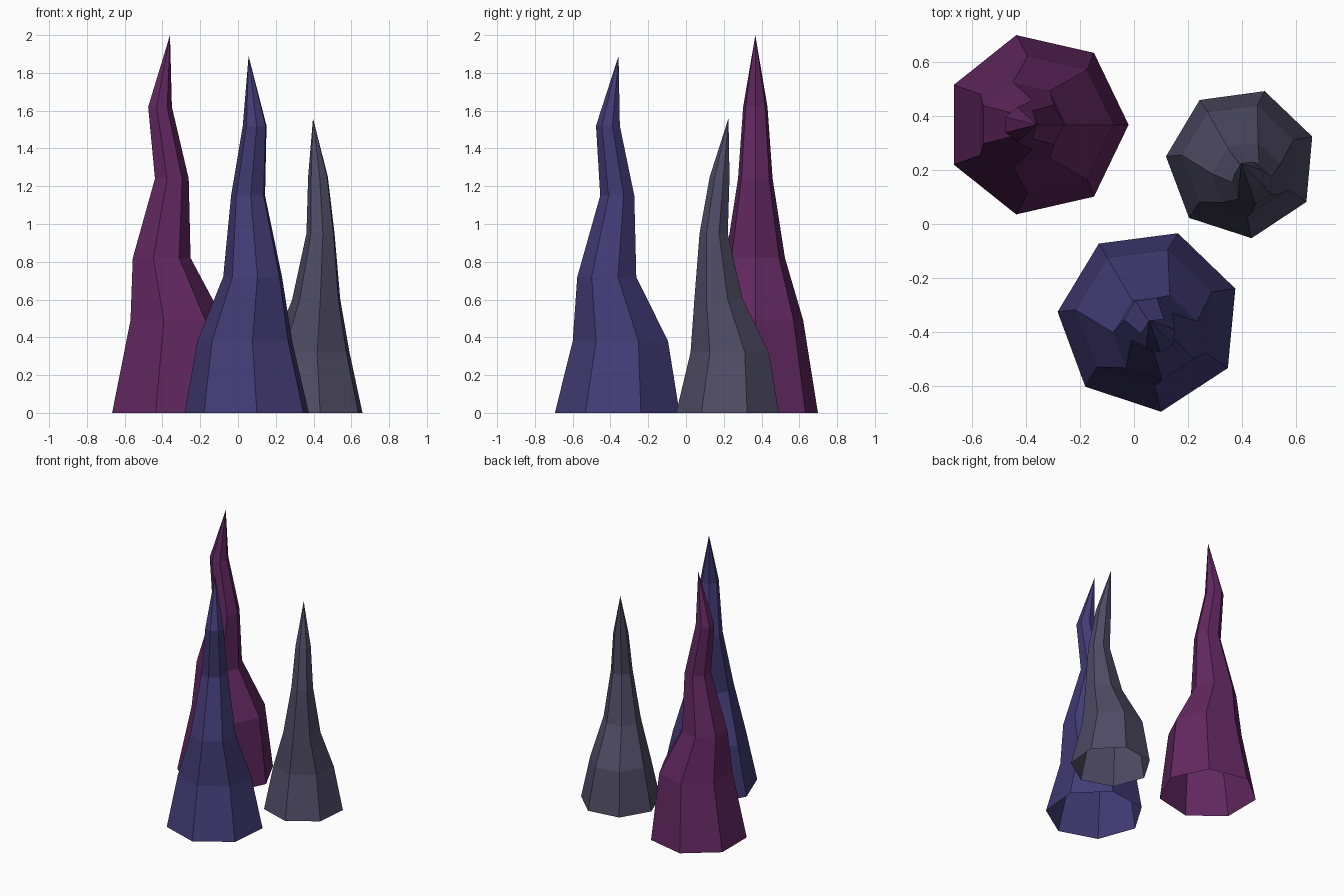
import bpy
import bmesh
from math import cos, sin, pi, radians

cube = bpy.data.objects.get("Cube")
if cube:
    bpy.data.objects.remove(cube, do_unlink=True)

SIDES = 7


def make_material(name, rgb):
    mat = bpy.data.materials.new(name)
    mat.use_nodes = True
    color = (*rgb, 1.0)
    mat.diffuse_color = color
    bsdf = mat.node_tree.nodes["Principled BSDF"]
    bsdf.inputs["Base Color"].default_value = color
    bsdf.inputs["Roughness"].default_value = 0.8
    return mat


def make_spire(name, mat, center, turn, rings, tip):
    """Open-bottomed crooked spire; rings are (x, y, z, radius) offsets from center."""
    cx, cy = center
    bm = bmesh.new()
    loops = []
    for dx, dy, z, r in rings:
        angles = [radians(turn) + 2 * pi * i / SIDES for i in range(SIDES)]
        loops.append([bm.verts.new((cx + dx + r * cos(a), cy + dy + r * sin(a), z))
                      for a in angles])
    # side walls
    for low, high in zip(loops, loops[1:]):
        for i in range(SIDES):
            j = (i + 1) % SIDES
            bm.faces.new((low[i], low[j], high[j], high[i]))
    # pointed top
    point = bm.verts.new((cx, cy, tip))
    for i in range(SIDES):
        bm.faces.new((loops[-1][i], loops[-1][(i + 1) % SIDES], point))
    mesh = bpy.data.meshes.new(name)
    bm.to_mesh(mesh)
    bm.free()
    mesh.materials.append(mat)
    obj = bpy.data.objects.new(name, mesh)
    bpy.context.scene.collection.objects.link(obj)
    return obj


plum = make_material("plum_rock", (0.122, 0.021, 0.118))
indigo = make_material("indigo_rock", (0.056, 0.044, 0.180))
slate = make_material("slate_rock", (0.078, 0.070, 0.128))

# tall spire at the back
make_spire("tall_spire", plum, (-0.36, 0.367), 0, [
    (0, 0, 0, 0.34), (0.025, 0, 0.49, 0.26), (-0.052, 0, 0.82, 0.161),
    (0.005, 0, 1.24, 0.094), (-0.056, 0, 1.62, 0.066)], 2.0)

# middle spire at the front
make_spire("middle_spire", indigo, (0.056, -0.357), 20.3, [
    (0, 0, 0, 0.34), (-0.013, 0.015, 0.38, 0.26), (0.026, -0.059, 0.72, 0.161),
    (0, -0.005, 1.15, 0.093), (0.034, -0.055, 1.52, 0.065)], 1.89)

# short spire at the side
make_spire("short_spire", slate, (0.397, 0.225), 20.6, [
    (0, 0, 0, 0.28), (-0.007, 0.011, 0.32, 0.214), (0.021, -0.05, 0.6, 0.132),
    (0.042, -0.077, 0.95, 0.077), (0.028, -0.046, 1.25, 0.054)], 1.56)
